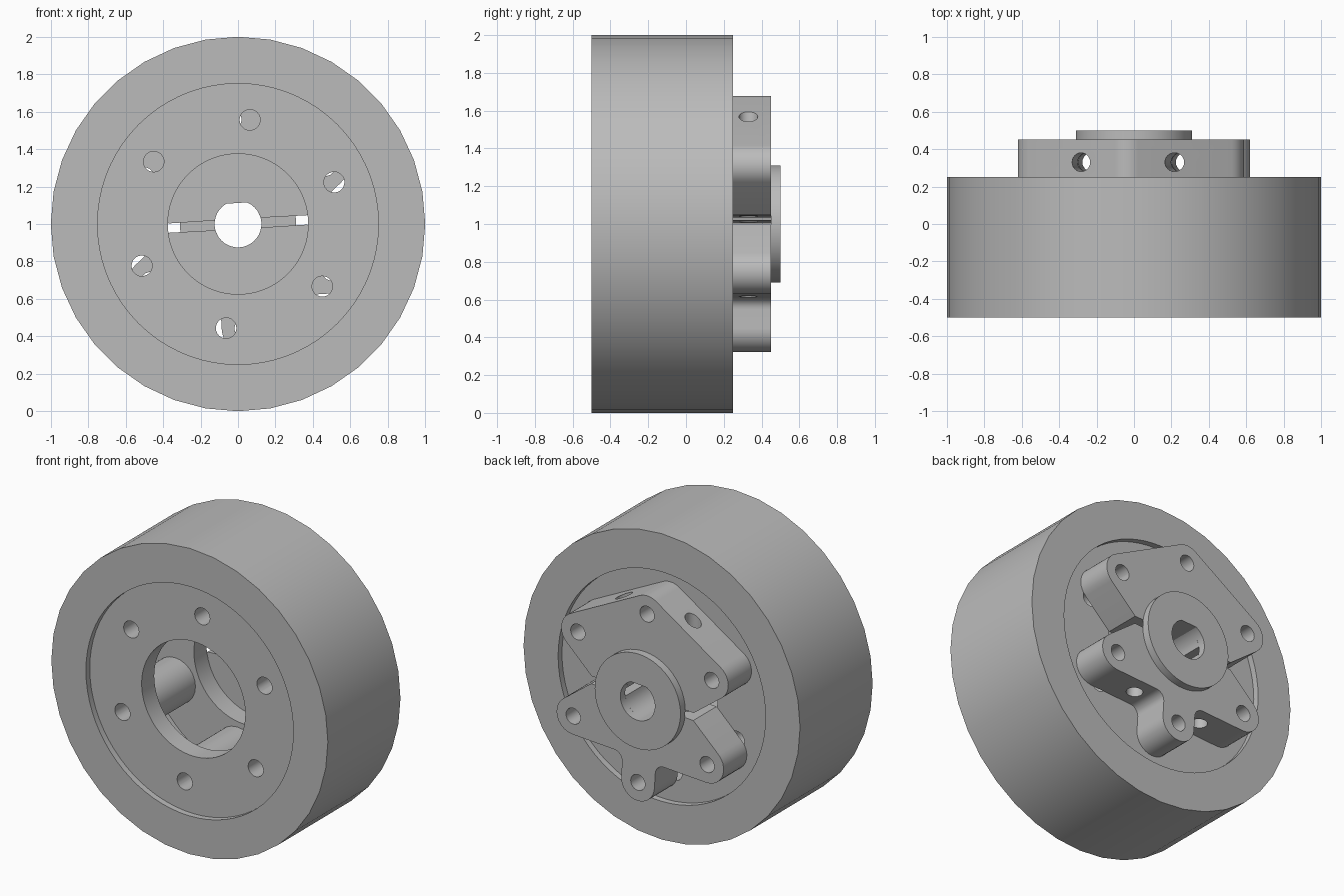
import bpy, bmesh
from math import sin, cos, pi, radians
from mathutils import Matrix, Vector

if "Cube" in bpy.data.objects:
    bpy.data.objects.remove(bpy.data.objects["Cube"])

grey = bpy.data.materials.new("plain grey")
grey.use_nodes = True
grey.diffuse_color = (0.5, 0.5, 0.5, 1)
grey.node_tree.nodes["Principled BSDF"].inputs["Base Color"].default_value = (0.5, 0.5, 0.5, 1)

HUB_TURN = radians(3.4)   # the hub sits slightly turned on the wheel
WEB_TURN = radians(23.5)  # first bolt hole of the wheel
BOLT_R = 0.56
AXLE = Vector((0, 0, 1))


def finish(bm, name):
    bmesh.ops.recalc_face_normals(bm, faces=bm.faces)
    mesh = bpy.data.meshes.new(name)
    bm.to_mesh(mesh)
    bm.free()
    mesh.materials.append(grey)
    obj = bpy.data.objects.new(name, mesh)
    bpy.context.collection.objects.link(obj)
    return obj


def select(obj):
    bpy.ops.object.select_all(action='DESELECT')
    obj.select_set(True)
    bpy.context.view_layer.objects.active = obj


def smooth(obj):
    select(obj)
    bpy.ops.object.shade_smooth_by_angle(angle=radians(30))


def lathe(name, profile, segments, centre=AXLE):
    """Closed (radius, y) profile turned around the y axis."""
    bm = bmesh.new()
    rings = []
    for i in range(segments):
        a = 2 * pi * i / segments
        rings.append([bm.verts.new(centre + Vector((r * cos(a), y, r * sin(a)))) for r, y in profile])
    n = len(profile)
    for i in range(segments):
        p, q = rings[i], rings[(i + 1) % segments]
        for j in range(n):
            k = (j + 1) % n
            bm.faces.new((p[j], p[k], q[k], q[j]))
    return finish(bm, name)


def tube(name, inner, outer, y0, y1, segments, centre=AXLE):
    return lathe(name, [(outer, y0), (outer, y1), (inner, y1), (inner, y0)], segments, centre)


def prism(name, outline, y0, y1):
    """Outline in the hub's own turned frame, extruded along y."""
    bm = bmesh.new()
    turn = Matrix.Rotation(HUB_TURN, 2)
    pts = [turn @ Vector(p) for p in outline]
    face = bm.faces.new([bm.verts.new((p.x, y0, p.y + 1)) for p in pts])
    new = bmesh.ops.extrude_face_region(bm, geom=[face])["geom"]
    bmesh.ops.translate(bm, verts=[v for v in new if isinstance(v, bmesh.types.BMVert)], vec=(0, y1 - y0, 0))
    return finish(bm, name)


def arc(cx, cy, r, start, end, steps=10):
    angles = [radians(start + (end - start) * i / steps) for i in range(steps + 1)]
    return [(cx + r * cos(a), cy + r * sin(a)) for a in angles]


def bolt_centres(first):
    angles = [first + i * pi / 3 for i in range(6)]
    return [AXLE + Vector((BOLT_R * cos(a), 0, BOLT_R * sin(a))) for a in angles]


def drills(name, centres, axis, radius):
    """Long cylinders along axis, used only as cutters."""
    bm = bmesh.new()
    turn = Vector((0, 0, 1)).rotation_difference(axis).to_matrix().to_4x4()
    for c in centres:
        bmesh.ops.create_cone(bm, cap_ends=True, segments=24, radius1=radius, radius2=radius,
                              depth=3, matrix=Matrix.Translation(c) @ turn)
    obj = finish(bm, name)
    obj.hide_render = True
    return obj


def drill(obj, cutters):
    select(obj)
    for cutter in cutters:
        mod = obj.modifiers.new("holes", 'BOOLEAN')
        mod.operation = 'DIFFERENCE'
        mod.solver = 'EXACT'
        mod.object = cutter
        bpy.ops.object.modifier_apply(modifier=mod.name)


# Tread band and wheel body with two recessed web plates
parts = [tube("tread", 0.87, 1, -0.5, 0.25, 36)]
half = [(0.87, 0.375), (0.75, 0.375), (0.75, 0.335), (0.375, 0.335), (0.375, 0.205), (0.72, 0.205)]
mid = -0.125
section = [(r, mid + y) for r, y in half] + [(r, mid - y) for r, y in reversed(half)]
body = lathe("wheel_body", section, 72)
web_drill = drills("web_bolt_cutter", bolt_centres(WEB_TURN), Vector((0, 1, 0)), 0.055)
drill(body, [web_drill])
parts.append(body)

# Bolt sleeves between the two web plates
for i, c in enumerate(bolt_centres(WEB_TURN)):
    parts.append(tube(f"bolt_sleeve_{i + 1}", 0.055, 0.15, -0.33, 0.08, 24, c))

# Split clamping hub: bosses of radius B at 60 degree steps
B, BX, BY = 0.12, 0.485, 0.28
GAP, TIP = 0.025, 0.37
upper = ([(-TIP, GAP)] + arc(0, 0, 0.125, 168, 12, 16) + [(TIP, GAP)]
         + arc(BX, BY, B, -50, 60) + arc(0, BOLT_R, B, 60, 120) + arc(-BX, BY, B, 120, 230))
lower = ([(TIP, -GAP)] + arc(0, 0, 0.125, -12, -168, 16) + [(-TIP, -GAP)]
         + arc(-BX, -BY, B, 130, 270) + arc(-0.18, -0.46, 0.06, 90, 0, 6)
         + arc(0, -BOLT_R, B, 180, 360, 16) + arc(0.18, -0.46, 0.06, 180, 90, 6)
         + arc(BX, -BY, B, -90, 50))
hub_drill = drills("hub_bolt_cutter", bolt_centres(HUB_TURN + pi / 6), Vector((0, 1, 0)), 0.052)
up = Vector((-sin(HUB_TURN), 0, cos(HUB_TURN)))
side = Vector((cos(HUB_TURN), 0, sin(HUB_TURN)))
clamp_centres = [AXLE + side * s * 0.25 + Vector((0, 0.33, 0)) for s in (-1, 1)]
clamp_drill = drills("clamp_screw_cutter", clamp_centres, up, 0.05)
for name, outline in (("hub_upper_half", upper), ("hub_lower_half", lower)):
    hub = prism(name, outline, 0.21, 0.45)
    drill(hub, [hub_drill, clamp_drill])
    parts.append(hub)

# Round flange and the flat in the shaft bore
parts.append(tube("hub_flange", 0.125, 0.31, 0.45, 0.5, 64))
parts.append(prism("bore_flat", arc(0, 0, 0.127, 62, 118), 0.21, 0.5))

for part in parts:
    smooth(part)
for cutter in (web_drill, hub_drill, clamp_drill):
    bpy.data.objects.remove(cutter)
